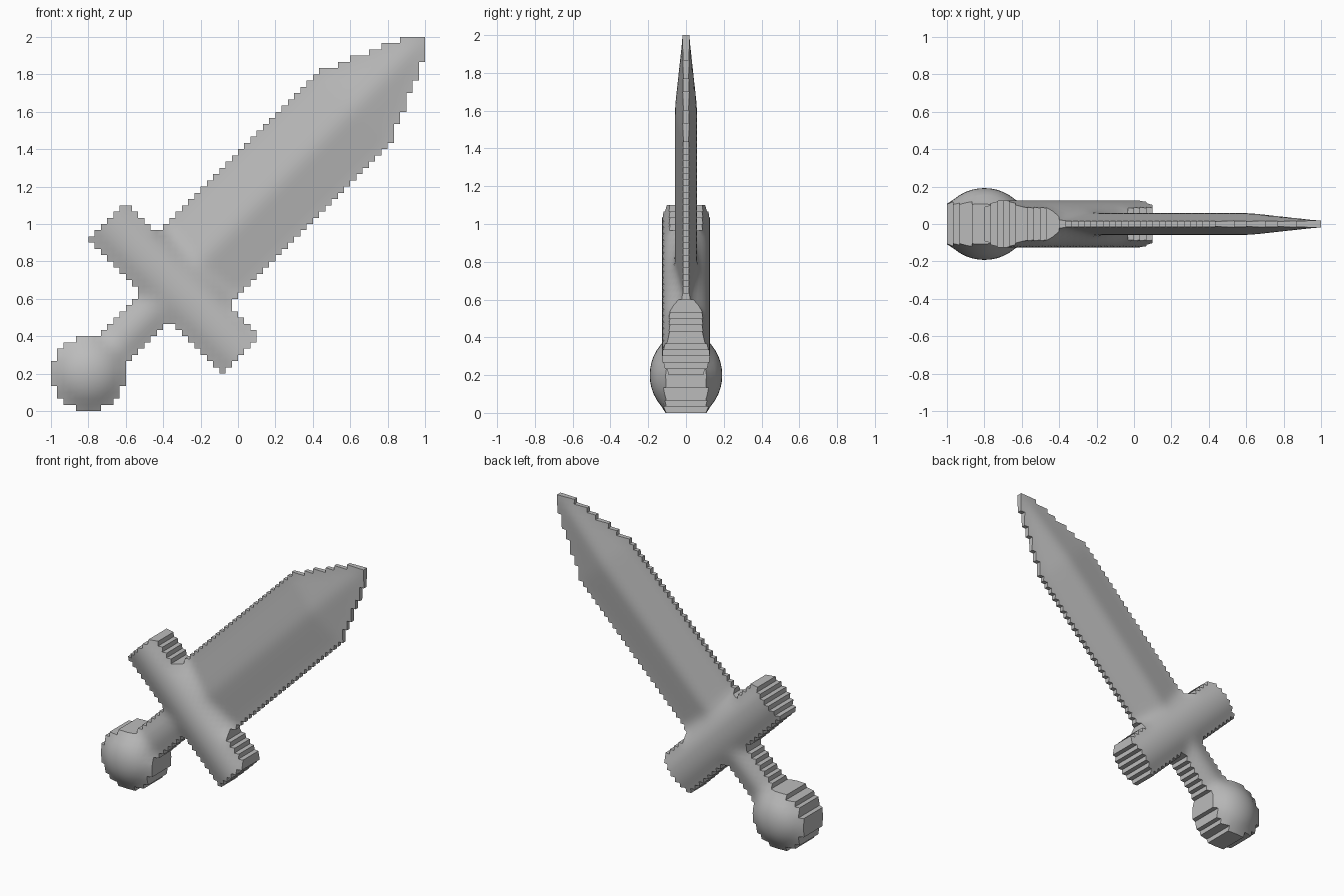
import bpy, bmesh, math

if "Cube" in bpy.data.objects:
    bpy.data.objects.remove(bpy.data.objects["Cube"])

N = 60                 # cells along each side
STEP = 2 / N


def axes(x, z):
    """Distance along the sword and across it, for a point relative to the centre."""
    return (x + z) / math.sqrt(2), (z - x) / math.sqrt(2)


def dome(height, distance, radius):
    return height * math.sqrt(max(0, 1 - (distance / radius) ** 2))


def pommel_distance(x, z):
    return math.hypot(x + 0.8, z + 0.8)


def inside(x, z):
    """Stepped outline: true where a cell belongs to the sword."""
    u, v = axes(x, z)
    pommel = pommel_distance(x, z) < 0.2
    grip = -1.1 < u < -0.5 and abs(v) < 0.1
    guard = -0.63 < u < -0.335 and abs(v) < 0.515
    point = min(x, z) > 0.865 - (0.985 - max(x, z)) * 2.55
    blade = u > -0.4 and abs(v) < 0.27 and (u < 0.8 or point)
    return pommel or grip or guard or blade


def thickness(x, z):
    """Half thickness of the fullest part at this point."""
    u, v = axes(x, z)
    h = dome(0.195, pommel_distance(x, z), 0.23)
    h = max(h, dome(0.128, u + 0.484, 0.18))
    if -1 < u < -0.45:
        h = max(h, dome(0.1, v, 0.14))
    if u > -0.45:
        width = min(0.29, 0.29 - 0.43 * (u - 0.87))
        h = max(h, 0.01 + 0.18 * max(0, width - abs(v)))
    return max(h, 0.01)


def position(i):
    return -1 + i * STEP


# Cells and their corner heights
cells = {(i, j) for i in range(N) for j in range(N)
         if inside(position(i + 0.5), position(j + 0.5))}
corners = {(i + a, j + b) for i, j in cells for a in (0, 1) for b in (0, 1)}
height = {(i, j): thickness(position(i), position(j)) for i, j in corners}

# Soften the joins between the parts
SIDES = ((0, -1), (1, 0), (0, 1), (-1, 0))
for _ in range(3):
    softened = {}
    for i, j in corners:
        near = [height[(i + a, j + b)] for a, b in SIDES if (i + a, j + b) in height]
        softened[(i, j)] = 0.5 * height[(i, j)] + 0.5 * sum(near) / len(near)
    height = softened

# Front and back skins
bm = bmesh.new()
front, back = {}, {}
for (i, j), h in height.items():
    front[(i, j)] = bm.verts.new((position(i), -h, position(j) + 1))
    back[(i, j)] = bm.verts.new((position(i), h, position(j) + 1))

for i, j in sorted(cells):
    ring = [(i, j), (i + 1, j), (i + 1, j + 1), (i, j + 1)]
    bm.faces.new([front[c] for c in ring]).smooth = True
    bm.faces.new([back[c] for c in reversed(ring)]).smooth = True
    # Flat stepped walls along the outline
    for k, (a, b) in enumerate(SIDES):
        if (i + a, j + b) not in cells:
            p, q = ring[k], ring[(k + 1) % 4]
            bm.faces.new([front[q], front[p], back[p], back[q]]).smooth = False

mesh = bpy.data.meshes.new("sword")
bm.to_mesh(mesh)
bm.free()

# Plain grey
grey = bpy.data.materials.new("plain_grey")
grey.use_nodes = True
colour = (0.5, 0.5, 0.5, 1)
grey.diffuse_color = colour
grey.node_tree.nodes["Principled BSDF"].inputs["Base Color"].default_value = colour
mesh.materials.append(grey)

sword = bpy.data.objects.new("sword", mesh)
bpy.context.collection.objects.link(sword)
